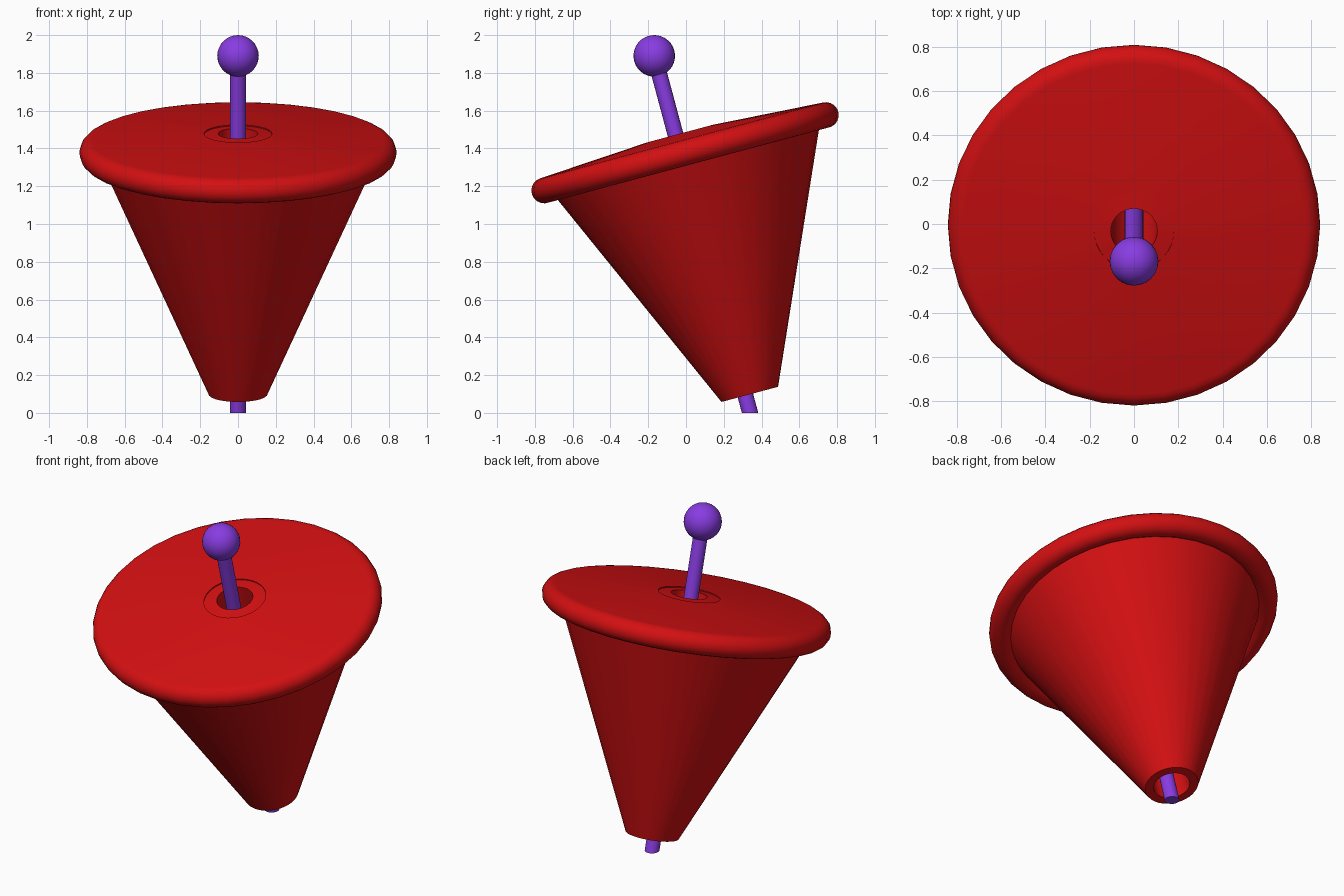
import bpy, bmesh, math
from mathutils import Matrix, Vector

if "Cube" in bpy.data.objects:
    bpy.data.objects.remove(bpy.data.objects["Cube"])

TILT = math.radians(15)
# Top frame: origin at the middle of the rim, leaning toward the front
FRAME = Matrix.Translation((0, -0.005, 1.377)) @ Matrix.Rotation(TILT, 4, 'X')
ROD_SHIFT = -0.024


def material(name, color):
    m = bpy.data.materials.new(name)
    m.use_nodes = True
    m.diffuse_color = color
    m.node_tree.nodes["Principled BSDF"].inputs["Base Color"].default_value = color
    return m


red = material("red paint", (0.65, 0.005, 0.006, 1))
purple = material("purple paint", (0.25, 0.045, 0.76, 1))


def finish(name, bm, mat, angle=30):
    bmesh.ops.recalc_face_normals(bm, faces=bm.faces)
    mesh = bpy.data.meshes.new(name)
    bm.to_mesh(mesh)
    bm.free()
    mesh.materials.append(mat)
    ob = bpy.data.objects.new(name, mesh)
    bpy.context.collection.objects.link(ob)
    bpy.ops.object.select_all(action='DESELECT')
    ob.select_set(True)
    bpy.context.view_layer.objects.active = ob
    bpy.ops.object.shade_smooth_by_angle(angle=math.radians(angle))
    return ob


def lathe(name, profile, mat, sides):
    """Spin a closed (radius, height) profile around the tilted axis."""
    bm = bmesh.new()
    verts = [bm.verts.new((r, 0, h)) for r, h in profile]
    edges = [bm.edges.new((a, b)) for a, b in zip(verts, verts[1:] + verts[:1])]
    bmesh.ops.spin(bm, geom=verts + edges, axis=(0, 0, 1), cent=(0, 0, 0),
                   angle=math.tau, steps=sides, use_duplicate=False)
    bmesh.ops.remove_doubles(bm, verts=bm.verts, dist=0.0005)
    bm.transform(FRAME)
    return finish(name, bm, mat)


# Body: hollow cone, rolled rim, shallow domed lid and straight bore
rim_radius, rim_tube = 0.772, 0.068
rim = []
for i in range(13):
    a = math.radians(-135 + i * 225 / 12)
    rim.append((rim_radius + rim_tube * math.cos(a), rim_tube * math.sin(a)))
body = [(0.105, -1.324), (0.155, -1.324)] + rim + [(0.18, 0.105), (0.18, 0.099), (0.105, 0.105)]
lathe("top_body", body, red, 36)

# Spindle: rod through the bore, cut level with the ground
bm = bmesh.new()
bmesh.ops.create_cone(bm, cap_ends=True, segments=20, radius1=0.042, radius2=0.042, depth=2.1)
bm.transform(FRAME @ Matrix.Translation((0, ROD_SHIFT, -0.55)))
bmesh.ops.bisect_plane(bm, geom=bm.verts[:] + bm.edges[:] + bm.faces[:],
                       plane_co=(0, 0, 0), plane_no=(0, 0, 1), clear_inner=True)
bmesh.ops.holes_fill(bm, edges=[e for e in bm.edges if e.is_boundary], sides=0)
finish("spindle", bm, purple)

# Knob: ball on the end of the spindle
bm = bmesh.new()
bmesh.ops.create_uvsphere(bm, u_segments=24, v_segments=16, radius=0.11)
bm.transform(Matrix.Translation((0, -0.168, 1.89)) @ Matrix.Rotation(TILT, 4, 'X'))
finish("knob", bm, purple, 40)
